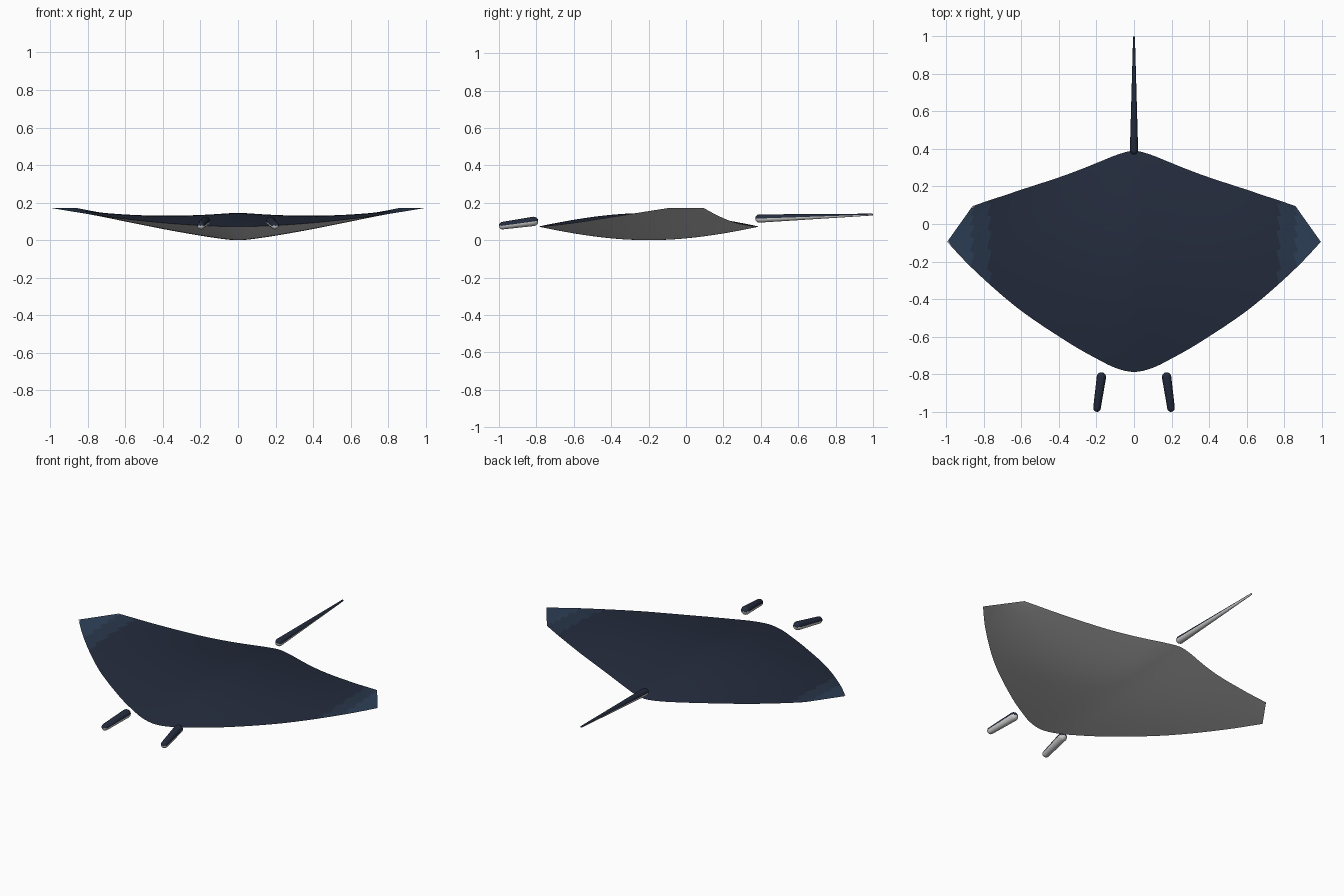
import bpy, bmesh, math
from mathutils import Vector

if "Cube" in bpy.data.objects:
    bpy.data.objects.remove(bpy.data.objects["Cube"])


def material(name, rgb):
    m = bpy.data.materials.new(name)
    m.diffuse_color = (*rgb, 1)
    m.use_nodes = True
    m.node_tree.nodes["Principled BSDF"].inputs["Base Color"].default_value = m.diffuse_color
    return m


MATS = [material("pale_belly", (0.75, 0.75, 0.74)),
        material("dark_back", (0.017, 0.024, 0.045)),
        material("back_blend", (0.021, 0.036, 0.067)),
        material("blue_tip", (0.026, 0.05, 0.095))]


def finish(name, bm, pick):
    bmesh.ops.remove_doubles(bm, verts=bm.verts, dist=1e-5)
    bm.normal_update()
    for f in bm.faces:
        f.material_index = pick(f)
    me = bpy.data.meshes.new(name)
    bm.to_mesh(me)
    bm.free()
    ob = bpy.data.objects.new(name, me)
    bpy.context.collection.objects.link(ob)
    for m in MATS:
        me.materials.append(m)
    bpy.ops.object.select_all(action='DESELECT')
    ob.select_set(True)
    bpy.context.view_layer.objects.active = ob
    bpy.ops.object.shade_smooth_by_angle(angle=math.radians(50))
    return ob


# Leading and trailing edge y, at even steps from centre to wing tip
FRONT = [-.788, -.766, -.717, -.662, -.60, -.535, -.465, -.385, -.297, -.202, -.095]
BACK = [.39, .37, .336, .301, .268, .238, .21, .182, .153, .125, .095]


def curve(table, s):
    # Catmull-Rom, mirrored about the centre line
    n = len(table) - 1
    i = min(int(s * n), n - 1)
    t = s * n - i
    last = 2 * table[n] - table[n - 1]
    a, b, c = table[abs(i - 1)], table[i], table[i + 1]
    d = table[i + 2] if i + 2 <= n else last
    return b + .5 * t * (c - a + t * (2 * a - 5 * b + 4 * c - d + t * (3 * (b - c) + d - a)))


def wing_point(s, u, side):
    a = abs(s)
    f, b = curve(FRONT, a), curve(BACK, a)
    x = s * (.995 + (.86 - .995) * u)
    soft = max(0, 1 - math.hypot(a, .05 * (1 - a)))
    thick = .078 * soft ** 1.4 * math.sin(math.pi * u) ** .95 if 0 < u < 1 else 0
    return x, f + (b - f) * u, .0727 + .099 * a ** 1.75 + side * thick


# Body: lens-shaped sections lofted from wing tip to wing tip
NS, NU = 80, 32
bm = bmesh.new()
for side in (-1, 1):
    grid = [[bm.verts.new(wing_point(i / NS * 2 - 1, j / NU, side)) for j in range(NU + 1)]
            for i in range(NS + 1)]
    for i in range(NS):
        for j in range(NU):
            q = [grid[i][j], grid[i + 1][j], grid[i + 1][j + 1], grid[i][j + 1]]
            bm.faces.new(q if side > 0 else q[::-1])


def body_colour(f):
    if f.normal.z < 0:
        return 0
    x = abs(f.calc_center_median().x)
    return 3 if x > .86 else 2 if x > .77 else 1


finish("body", bm, body_colour)


# Round-ended tapered rods for the head fins and tail
def rod(name, p, q, r0, r1, sides=20):
    p, q = Vector(p), Vector(q)
    d = (q - p).normalized()
    u = d.cross(Vector((0, 0, 1))).normalized()
    v = u.cross(d)
    caps = [math.radians(a) for a in (90, 67, 45, 22, 0)]
    prof = [(p + d * r0 * (1 - math.sin(a)), r0 * math.cos(a)) for a in caps]
    prof += [(q - d * r1 * (1 - math.sin(a)), r1 * math.cos(a)) for a in caps[::-1]]
    bm = bmesh.new()
    rings = []
    for c, r in prof:
        rings.append([bm.verts.new(c + r * (math.cos(k * math.tau / sides) * u
                                            + math.sin(k * math.tau / sides) * v))
                      for k in range(sides)])
    for a, b in zip(rings, rings[1:]):
        for k in range(sides):
            n = (k + 1) % sides
            bm.faces.new((a[k], a[n], b[n], b[k]))
    bmesh.ops.dissolve_degenerate(bm, dist=1e-6, edges=bm.edges)
    bmesh.ops.recalc_face_normals(bm, faces=bm.faces)
    return finish(name, bm, lambda f: 1 if f.normal.z > 0 else 0)


for name, sx in (("head_fin_left", -1), ("head_fin_right", 1)):
    rod(name, (sx * .17, -.79, .104), (sx * .2, -1, .075), .025, .02)
rod("tail", (0, .37, .115), (0, 1, .137), .022, .005)
